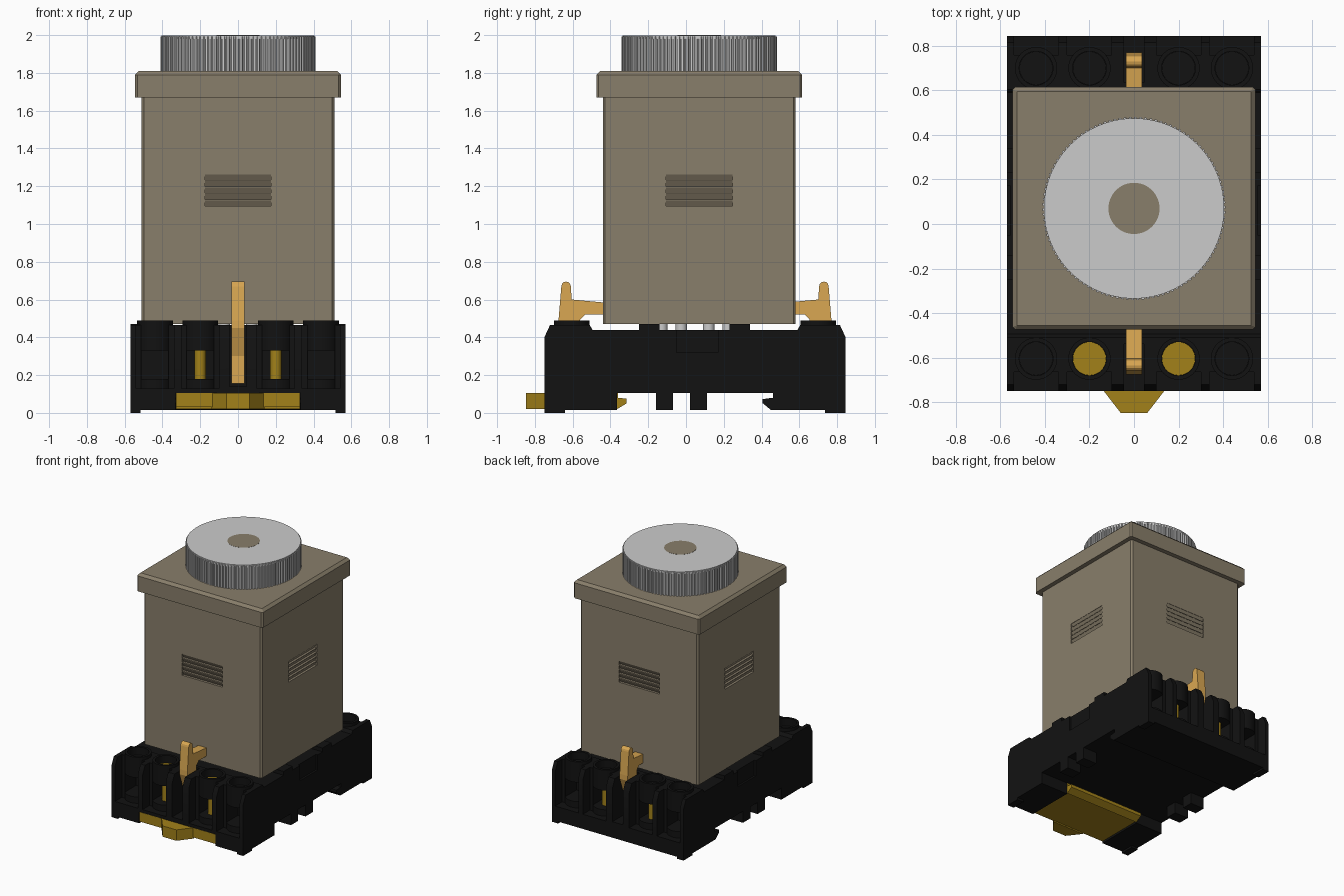
import bpy, bmesh
from math import sin, cos, pi, radians
from mathutils import Matrix, Vector

if "Cube" in bpy.data.objects:
    bpy.data.objects.remove(bpy.data.objects["Cube"])

YB = 0.0475   # mirror line of the socket in y
YC = 0.07     # centre of the relay case


def material(name, rgb):
    m = bpy.data.materials.new(name)
    m.diffuse_color = (*rgb, 1)
    m.use_nodes = True
    m.node_tree.nodes["Principled BSDF"].inputs["Base Color"].default_value = m.diffuse_color
    return m


BLACK = material("black_plastic", (0.006, 0.006, 0.006))
OLIVE = material("case_plastic", (0.25, 0.21, 0.145))
BRASS = material("brass", (0.36, 0.22, 0.01))
COPPER = material("clip_metal", (0.70, 0.39, 0.085))


def finish(name, bm, mat):
    bmesh.ops.recalc_face_normals(bm, faces=bm.faces)
    me = bpy.data.meshes.new(name)
    bm.to_mesh(me)
    bm.free()
    ob = bpy.data.objects.new(name, me)
    bpy.context.collection.objects.link(ob)
    if mat:
        me.materials.append(mat)
    return ob


def prism(name, pts, lo, hi, axis="z", mat=None):
    """Extrude a 2D profile: axis z takes (x, y) points, axis x takes (y, z)."""
    bm = bmesh.new()
    place = (lambda p, h: (p[0], p[1], h)) if axis == "z" else (lambda p, h: (h, p[0], p[1]))
    a = [bm.verts.new(place(p, lo)) for p in pts]
    b = [bm.verts.new(place(p, hi)) for p in pts]
    bm.faces.new(a)
    bm.faces.new(b)
    n = len(pts)
    for i in range(n):
        bm.faces.new((a[i], a[(i + 1) % n], b[(i + 1) % n], b[i]))
    return finish(name, bm, mat)


def box(name, x0, x1, y0, y1, z0, z1, mat=None):
    return prism(name, [(x0, y0), (x1, y0), (x1, y1), (x0, y1)], z0, z1, "z", mat)


def disc(name, x, y, r, z0, z1, mat=None, n=40):
    pts = [(x + r * cos(2 * pi * i / n), y + r * sin(2 * pi * i / n)) for i in range(n)]
    ob = prism(name, pts, z0, z1, "z", mat)
    smooth(ob)
    return ob


def smooth(ob):
    for o in bpy.context.selected_objects:
        o.select_set(False)
    ob.select_set(True)
    bpy.context.view_layer.objects.active = ob
    bpy.ops.object.shade_smooth_by_angle(angle=radians(30))


def combine(ob, tool, op="DIFFERENCE"):
    tool.hide_render = True
    mod = ob.modifiers.new("cut", "BOOLEAN")
    mod.object, mod.operation, mod.solver = tool, op, "EXACT"
    bpy.context.view_layer.objects.active = ob
    bpy.ops.object.modifier_apply(modifier=mod.name)
    bpy.data.objects.remove(tool)


def bevel(ob, width, pick):
    bm = bmesh.new()
    bm.from_mesh(ob.data)
    edges = [e for e in bm.edges if pick(e.verts[0].co, e.verts[1].co)]
    bmesh.ops.bevel(bm, geom=edges, offset=width, segments=1, affect="EDGES", profile=0.5)
    bm.to_mesh(ob.data)
    bm.free()


def flip(y, side):
    return y if side < 0 else 2 * YB - y


def ends(y0, y1, side):
    return sorted((flip(y0, side), flip(y1, side)))


# Socket: side profile with rail channel and hook
base = prism("socket_base", [
    (-.75, .015), (-.365, .015), (-.365, .105), (.46, .105), (.46, .08), (.405, .073),
    (.405, .052), (.45, .015), (.845, .015), (.845, .40), (.815, .465), (.605, .465),
    (.59, .44), (-.495, .44), (-.51, .465), (-.72, .465), (-.75, .40)], -.57, .57, "x", BLACK)
combine(base, box("c", -.33, .33, -.8, -.3, -.05, .105))          # slider recess
for s in (-1, 1):                                                 # shallow side insets
    combine(base, box("c", *sorted((s * .555, s * .6)), -.05, .17, .32, .5))

# Screw terminals: bay, barrel, wire pocket and screw hole
XS = (-.44, -.2, .2, .44)
for side in (-1, 1):
    yc = flip(-.605, side)
    for x in XS:
        combine(base, box("c", x - .1, x + .1, *ends(-.8, -.665, side), .13, .6))
        combine(base, disc("c", x, yc, .095, .11, .49), "UNION")
        combine(base, box("c", x - .07, x + .07, *ends(-.8, -.53, side), .18, .33))
        combine(base, disc("c", x, yc, .076, .37, .6))
        gold = side < 0 and abs(x) < .3
        disc("terminal_screw", x, yc, .075, .365, .43, BRASS if gold else BLACK)
        if abs(x) < .3:
            disc("screw_shank", x, yc, .03, .17, .34, BRASS, 16)
    combine(base, box("c", -.045, .045, *ends(-.8, -.54, side), .14, .6))
base.data.materials.clear()
base.data.materials.append(BLACK)
for p in base.data.polygons:
    p.material_index = 0
smooth(base)

# Feet, corner pads and support ridges on both sides
for s in (-1, 1):
    for y0, y1 in ((-.16, -.07), (.02, .11)):
        box("rail_foot", *sorted((s * .45, s * .57)), y0, y1, .015, .12, BLACK)
    for y0, y1 in ((-.75, -.64), (.735, .845)):
        box("corner_pad", *sorted((s * .515, s * .57)), y0, y1, 0, .03, BLACK)
    for y0, y1 in ((-.25, -.14), (.23, .34)):
        box("support_ridge", *sorted((s * .35, s * .57)), y0, y1, .42, .47, BLACK)

# Plug pins between case and socket
for i in range(8):
    a = 2 * pi * (i + .5) / 8
    disc("plug_pin", .19 * cos(a), YB + .19 * sin(a), .03, .40, .48, None, 16)

# Rail slider with hooked tip and pull tab
prism("rail_slider", [(-.75, .03), (-.365, .03), (-.365, .02), (-.315, .05), (-.315, .075),
                      (-.36, .08), (-.36, .104), (-.75, .104)], -.329, .329, "x", BRASS)
prism("slider_tab", [(-.14, -.745), (-.06, -.848), (.06, -.848), (.14, -.745)],
      .02, .105, "z", BRASS)

# Spring clips, front and back
clip = [(-.56, .155), (-.56, .495), (-.535, .52), (-.42, .52), (-.42, .583), (-.605, .60)]
clip += [(-.635 + .025 * cos(a * pi / 6), .67 + .025 * sin(a * pi / 6)) for a in range(7)]
clip += [(-.675, .49), (-.675, .45), (-.62, .30), (-.62, .155)]
for side, name in ((-1, "front_clip"), (1, "back_clip")):
    prism(name, [(flip(y, side), z) for y, z in clip], -.035, .035, "x", COPPER)

# Relay case with louvred vents on four sides
H = .51
case = box("relay_case", -H, H, YC - H, YC + H, .47, 1.70, OLIVE)
bevel(case, .012, lambda a, b: abs(a.z - b.z) > .5)
step = .034
vent = [(-H - .03, 1.265), (-H - .03, 1.095)]
for i in range(5):
    z = 1.095 + i * step
    vent += [(-H + .018, z + .001), (-H + .002, z + step - .004)]
    vent += [(-H - .005, z + step - .004), (-H - .005, z + step + .001)] if i < 4 else []
for k in range(4):
    tool = prism("c", vent, -.175, .175, "x")
    tool.data.transform(Matrix.Translation(Vector((0, YC, 0))) @ Matrix.Rotation(k * pi / 2, 4, "Z"))
    combine(case, tool)
case.data.materials.clear()
case.data.materials.append(OLIVE)
for p in case.data.polygons:
    p.material_index = 0

# Overhanging cap with chamfered rim
C = .545
cap = box("case_cap", -C, C, YC - C, YC + C, 1.67, 1.81, OLIVE)
bevel(cap, .012, lambda a, b: abs(a.z - b.z) > .1)
bevel(cap, .02, lambda a, b: a.z > 1.8 and b.z > 1.8)

# Knurled dial and flush hub
teeth = 110
rim = []
for i in range(teeth):
    for k, r in ((0, .411), (.45, .411), (.6, .401), (.85, .401)):
        a = 2 * pi * (i + k) / teeth
        rim.append((r * cos(a), YC + r * sin(a)))
prism("dial", rim, 1.80, 1.992, "z")
disc("dial_face", 0, YC, .405, 1.98, 1.999, None, 96)
disc("dial_hub", 0, YC, .115, 1.95, 2.0, OLIVE, 48)
